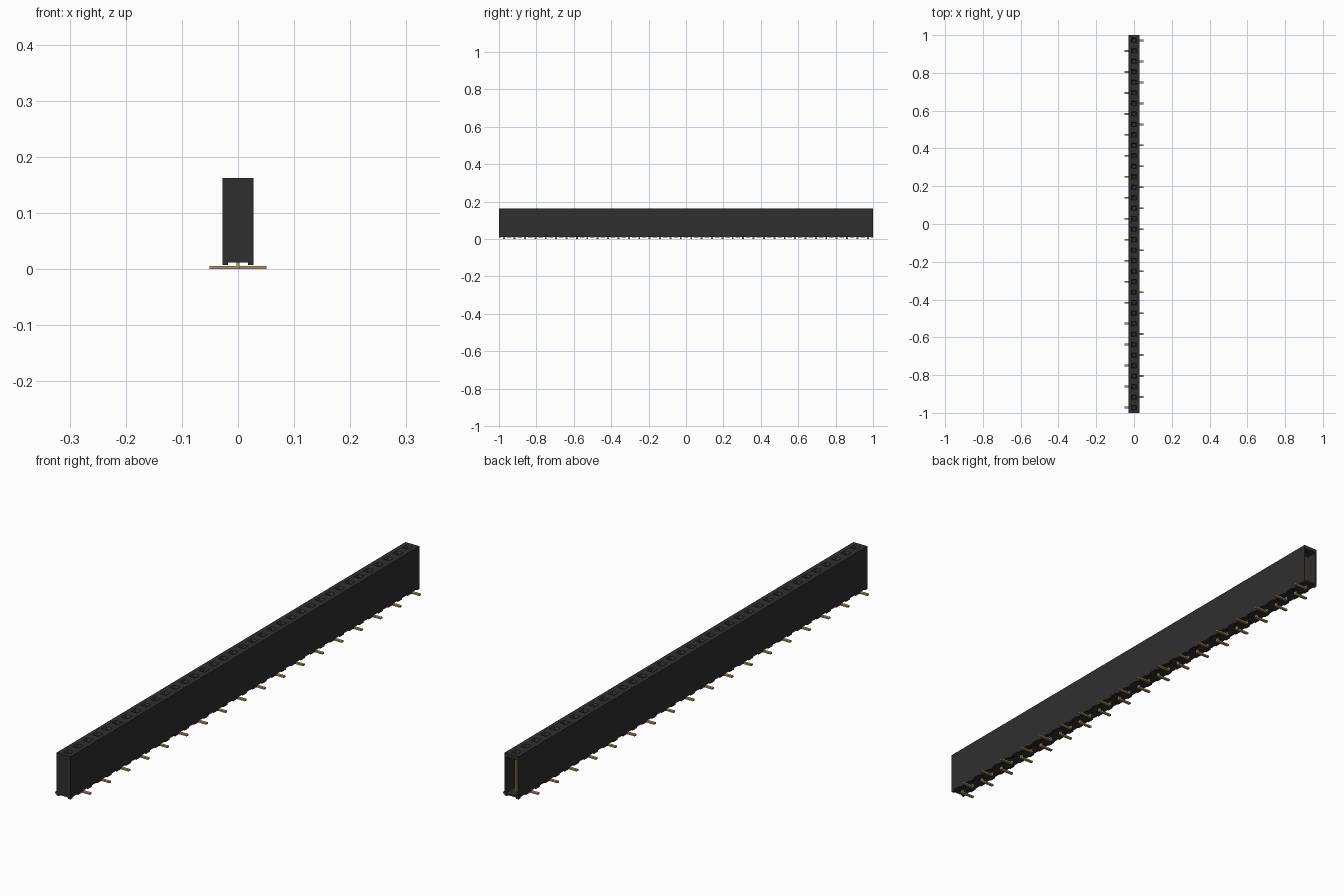
import bpy, bmesh
from mathutils import Vector

if "Cube" in bpy.data.objects:
    bpy.data.objects.remove(bpy.data.objects["Cube"])

COUNT = 36
PITCH = 2 / COUNT
HALF_W = 0.028
BOTTOM, TOP = 0.012, 0.1625
centres = [-1 + PITCH * (i + 0.5) for i in range(COUNT)]


def material(name, colour):
    mat = bpy.data.materials.new(name)
    mat.use_nodes = True
    mat.diffuse_color = (*colour, 1)
    mat.node_tree.nodes["Principled BSDF"].inputs["Base Color"].default_value = (*colour, 1)
    return mat


def box(bm, lo, hi):
    """Axis-aligned box between two corners."""
    verts = bmesh.ops.create_cube(bm, size=1)["verts"]
    lo, hi = Vector(lo), Vector(hi)
    for v in verts:
        v.co = (lo + hi) / 2 + v.co * (hi - lo)
    return verts


def finish(bm, name, mat):
    bmesh.ops.recalc_face_normals(bm, faces=bm.faces)
    mesh = bpy.data.meshes.new(name)
    bm.to_mesh(mesh)
    bm.free()
    mesh.materials.append(mat)
    obj = bpy.data.objects.new(name, mesh)
    bpy.context.collection.objects.link(obj)
    return obj


def cut(target, cutter):
    """Subtract the cutter, bake the result and discard the cutter."""
    mod = target.modifiers.new("cut", 'BOOLEAN')
    mod.operation, mod.solver, mod.object = 'DIFFERENCE', 'EXACT', cutter
    cutter.hide_render = True
    bpy.context.view_layer.objects.active = target
    bpy.ops.object.modifier_apply(modifier=mod.name)
    bpy.data.objects.remove(cutter)


black = material("black plastic", (0.028, 0.028, 0.028))
gold = material("gold metal", (0.45, 0.32, 0.15))

# Housing block
bm = bmesh.new()
box(bm, (-HALF_W, -1, BOTTOM), (HALF_W, 1, TOP))
housing = finish(bm, "housing", black)

# Open chamber at the back end
bm = bmesh.new()
box(bm, (-0.023, 0.95, 0.018), (0.023, 1.05, 0.148))
cut(housing, finish(bm, "chamber_cutter", black))

# Square sockets: straight shafts, then tapered mouths
bm = bmesh.new()
for y in centres:
    box(bm, (-0.008, y - 0.008, 0.10), (0.008, y + 0.008, TOP + 0.02))
cut(housing, finish(bm, "shaft_cutter", black))
bm = bmesh.new()
for y in centres:
    for v in box(bm, (-0.013, y - 0.013, TOP - 0.009), (0.013, y + 0.013, TOP + 0.001)):
        if v.co.z < TOP:
            v.co.x *= 0.5
            v.co.y = y + (v.co.y - y) * 0.5
cut(housing, finish(bm, "mouth_cutter", black))

# Small standoffs along both lower edges
bm = bmesh.new()
for i in range(COUNT + 1):
    y = -1 + i * PITCH
    for side in (-1, 1):
        box(bm, (side * 0.023 - 0.005, max(y - 0.012, -1), 0.0075),
            (side * 0.023 + 0.005, min(y + 0.012, 1), BOTTOM + 0.001))
finish(bm, "standoffs", black)

# Contacts: upright blades with feet alternating left and right
bm = bmesh.new()
for i, y in enumerate(centres):
    side = 1 if i % 2 else -1
    box(bm, (-0.003, y - 0.005, 0.001), (0.003, y + 0.005, 0.135))
    ends = sorted((-side * 0.004, side * 0.0505))
    box(bm, (ends[0], y - 0.005, 0), (ends[1], y + 0.005, 0.0055))
finish(bm, "contacts", gold)
